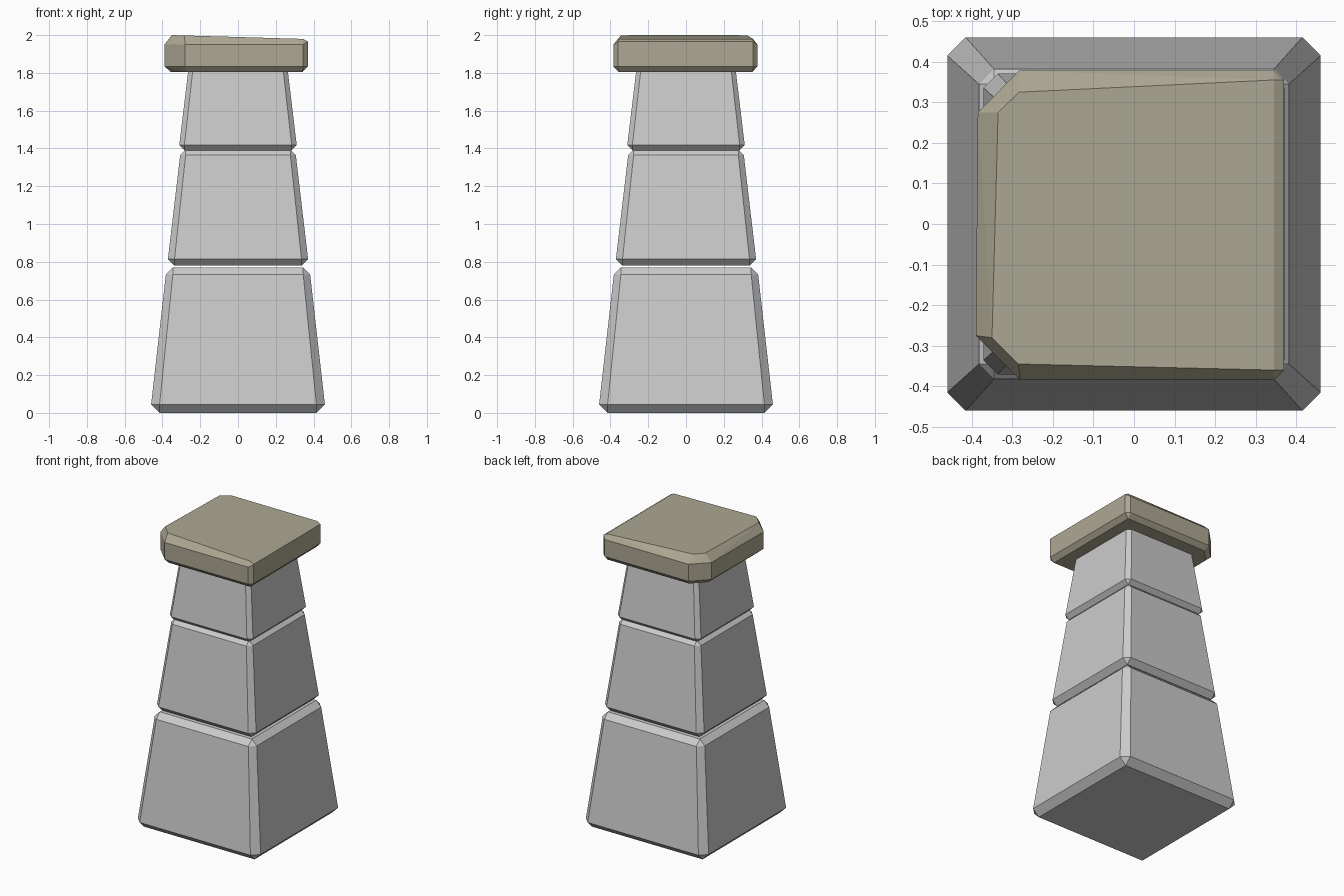
import bpy, bmesh
from math import radians

if "Cube" in bpy.data.objects:
    bpy.data.objects.remove(bpy.data.objects["Cube"])


def hull_object(name, points, material=None):
    """Faceted solid from the convex hull of its chamfer corners."""
    bm = bmesh.new()
    for p in points:
        bm.verts.new(p)
    bmesh.ops.convex_hull(bm, input=bm.verts[:])
    bmesh.ops.dissolve_limit(bm, angle_limit=radians(2), verts=bm.verts[:], edges=bm.edges[:])
    bmesh.ops.recalc_face_normals(bm, faces=bm.faces[:])
    mesh = bpy.data.meshes.new(name)
    bm.to_mesh(mesh)
    bm.free()
    obj = bpy.data.objects.new(name, mesh)
    bpy.context.collection.objects.link(obj)
    if material:
        mesh.materials.append(material)
    return obj


def tapered_block(name, z0, z1, low, high, c0, c1):
    """Tapered square block, half widths low/high, chamfers c0/c1 at its ends."""
    points = []
    for z, inner_z, half, c in ((z0, z0 + c0, low, c0), (z1, z1 - c1, high, c1)):
        inset = half - c
        for sx in (-1, 1):
            for sy in (-1, 1):
                points += [(sx * inset, sy * inset, z),
                           (sx * half, sy * inset, inner_z),
                           (sx * inset, sy * half, inner_z)]
    hull_object(name, points)


# Stacked stone blocks
tapered_block("lower_block", 0.0, 0.77, 0.46, 0.382, 0.045, 0.037)
tapered_block("middle_block", 0.78, 1.395, 0.371, 0.306, 0.035, 0.029)
tapered_block("upper_block", 1.39, 1.84, 0.311, 0.263, 0.027, 0.024)

# Worn capstone: outline, then top and bottom faces
stone = bpy.data.materials.new("cap_stone")
stone.diffuse_color = (0.42, 0.39, 0.29, 1)
stone.use_nodes = True
stone.node_tree.nodes["Principled BSDF"].inputs["Base Color"].default_value = stone.diffuse_color
outline = [(-0.385, 0.275), (-0.283, 0.378), (0.345, 0.378), (0.37, 0.355),
           (0.37, -0.36), (0.345, -0.385), (-0.28, -0.385), (-0.39, -0.275)]
top = [(-0.335, 0.275), (-0.283, 0.325), (0.345, 0.355),
       (0.345, -0.36), (-0.285, -0.345), (-0.35, -0.28)]
bottom = [(-0.352, 0.265), (-0.27, 0.35), (0.342, 0.352),
          (0.342, -0.357), (-0.27, -0.357), (-0.355, -0.265)]
cap = [(x, y, 1.835) for x, y in outline]
cap += [(x, y, 1.966 if x > 0.36 else 1.95) for x, y in outline]
cap += [(x, y, 2.0 - 0.029 * (x + 0.35)) for x, y in top]
cap += [(x, y, 1.805) for x, y in bottom]
hull_object("capstone", cap, stone)
